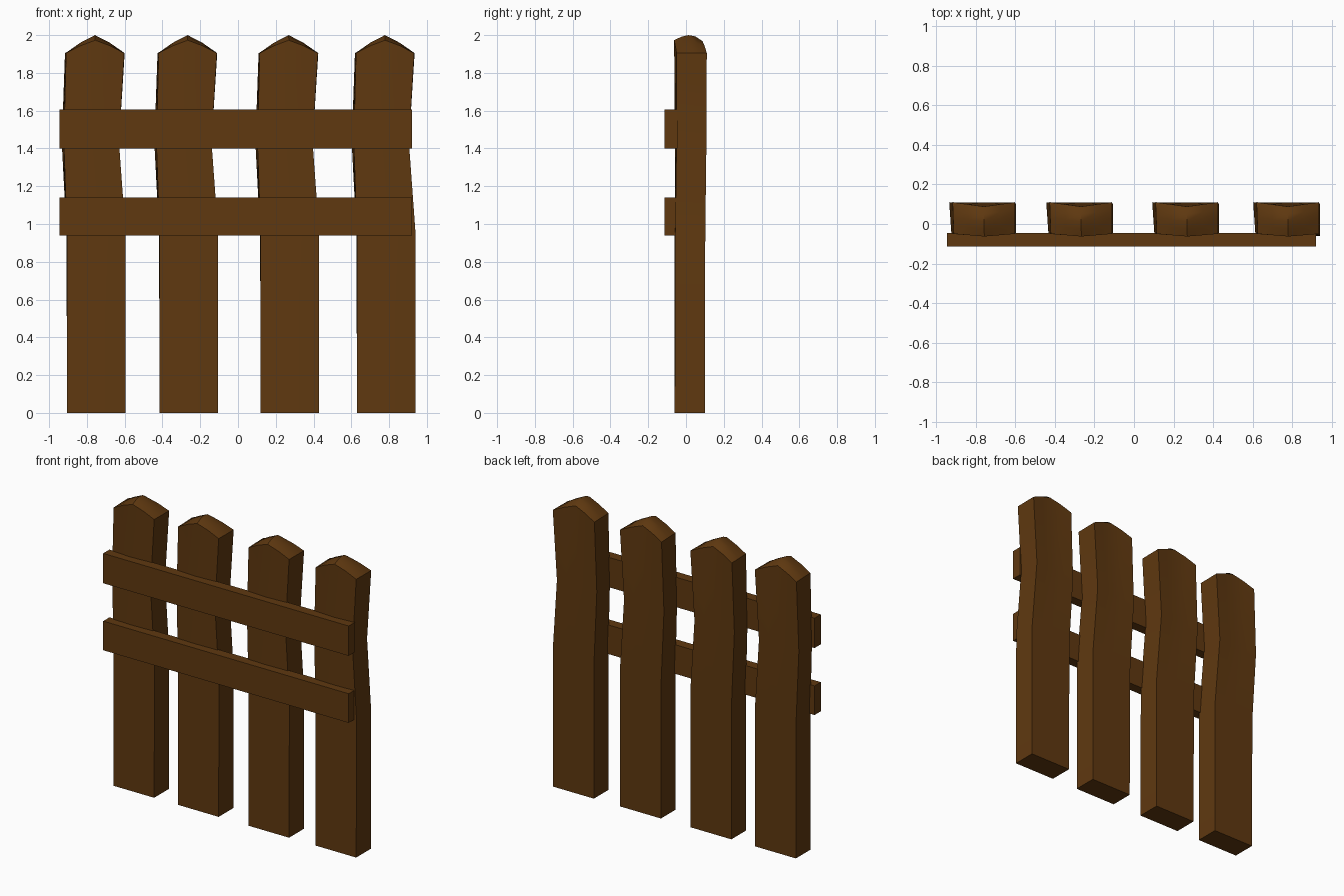
import bpy, bmesh

if "Cube" in bpy.data.objects:
    bpy.data.objects.remove(bpy.data.objects["Cube"])

wood = bpy.data.materials.new("brown_wood")
wood.use_nodes = True
colour = (0.115, 0.04, 0.005, 1)
wood.diffuse_color = colour
wood.node_tree.nodes["Principled BSDF"].inputs["Base Color"].default_value = colour

# Post sections: height, front left/right x, back left/right x, front/back y, front bulge
SECTIONS = [
    (0.0, -0.155, 0.155, -0.155, 0.155, -0.06, 0.10, 0.0),
    (0.95, -0.155, 0.155, -0.158, 0.155, -0.057, 0.102, 0.003),
    (1.43, -0.172, 0.12, -0.183, 0.12, -0.05, 0.108, 0.008),
    (1.905, -0.16, 0.148, -0.166, 0.15, -0.05, 0.11, 0.013),
]
N = 4                                  # grid steps across and along each post
CROWN = [0.068, 0.086, 0.095, 0.088, 0.062]   # ridge height from front to back


def point(section, i, j, crowned):
    z, fl, fr, bl, br, front, back, bulge = section
    u, v = i / N, j / N
    left, right = fl + (bl - fl) * v, fr + (br - fr) * v
    mid = 1 - abs(2 * u - 1)
    x = left + (right - left) * u
    y = front + (back - front) * v - bulge * mid * (1 - v)
    if crowned:
        y -= 0.022 * mid * v
        z += CROWN[j] * (mid + 0.3 * mid * (1 - mid))
    return x, y, z


def finish(bm, name, location, angle):
    bmesh.ops.recalc_face_normals(bm, faces=bm.faces)
    mesh = bpy.data.meshes.new(name)
    bm.to_mesh(mesh)
    bm.free()
    mesh.materials.append(wood)
    obj = bpy.data.objects.new(name, mesh)
    obj.location = location
    bpy.context.collection.objects.link(obj)
    bpy.ops.object.select_all(action="DESELECT")
    obj.select_set(True)
    bpy.context.view_layer.objects.active = obj
    bpy.ops.object.shade_smooth_by_angle(angle=angle)


def make_post(name, x):
    bm = bmesh.new()
    # Perimeter of the grid, walked anticlockwise from the front left corner
    rim = ([(i, 0) for i in range(N)] + [(N, j) for j in range(N)]
           + [(i, N) for i in range(N, 0, -1)] + [(0, j) for j in range(N, 0, -1)])
    rings = [[bm.verts.new(point(s, i, j, s is SECTIONS[-1])) for i, j in rim]
             for s in SECTIONS]
    # Bent shaft and base
    bm.faces.new(rings[0][::-1])
    for low, high in zip(rings, rings[1:]):
        for k in range(len(rim)):
            n = (k + 1) % len(rim)
            bm.faces.new((low[k], low[n], high[n], high[k]))
    # Rounded gable top
    grid = dict(zip(rim, rings[-1]))
    for i in range(N + 1):
        for j in range(N + 1):
            if (i, j) not in grid:
                grid[i, j] = bm.verts.new(point(SECTIONS[-1], i, j, True))
    for i in range(N):
        for j in range(N):
            bm.faces.new((grid[i, j], grid[i + 1, j], grid[i + 1, j + 1], grid[i, j + 1]))
    finish(bm, name, (x, 0, 0), 0.6)


def make_rail(name, low, high):
    bm = bmesh.new()
    bmesh.ops.create_cube(bm, size=1)
    bmesh.ops.scale(bm, verts=bm.verts, vec=(1.865, 0.068, high - low))
    finish(bm, name, (-0.0125, -0.079, (low + high) / 2), 0.5)


# Four upright posts and two cross rails on the front
for number, x in enumerate((-0.75, -0.26, 0.275, 0.785), 1):
    make_post(f"post_{number}", x)
make_rail("lower_rail", 0.94, 1.14)
make_rail("upper_rail", 1.4, 1.605)
